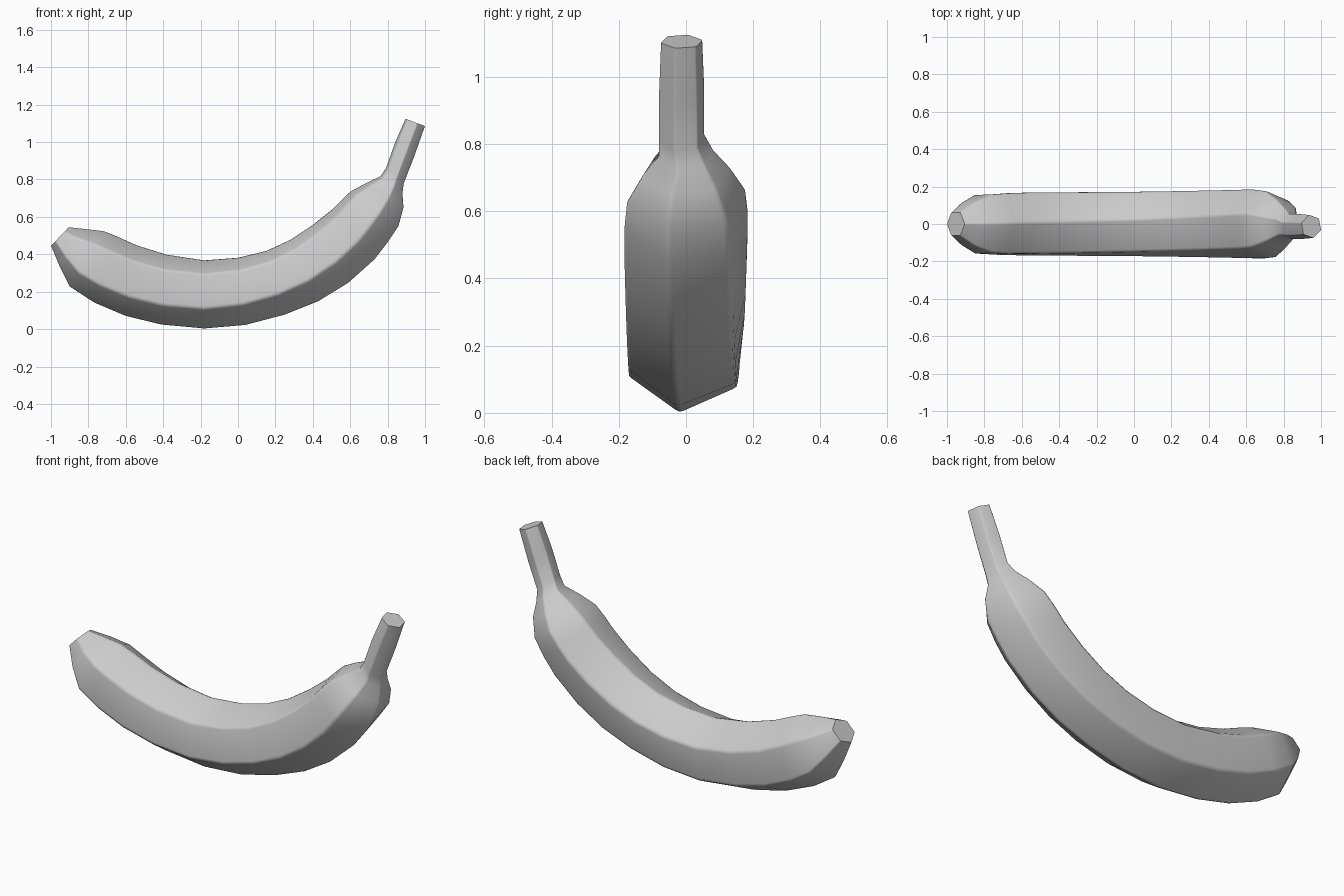
import bpy, bmesh
from math import sin, cos, radians
from mathutils import Vector

if "Cube" in bpy.data.objects:
    bpy.data.objects.remove(bpy.data.objects["Cube"])

# Sections along the fruit: inner x, z, outer x, z, half width in y, twist in degrees
SECTIONS = [
    (-.905, .545, -1.0, .445, .062, 0),
    (-.82, .537, -.955, .335, .115, 0),
    (-.715, .525, -.90, .225, .158, 1),
    (-.64, .495, -.77, .14, .165, 2),
    (-.54, .45, -.60, .068, .169, 3),
    (-.38, .40, -.41, .022, .17, 4),
    (-.18, .37, -.18, .001, .172, 6),
    (0, .384, .04, .020, .174, 8),
    (.15, .42, .25, .075, .177, 10),
    (.28, .48, .43, .147, .180, 12),
    (.40, .56, .59, .245, .183, 14),
    (.50, .64, .73, .37, .186, 16),
    (.545, .685, .80, .46, .186, 17),
    (.60, .737, .86, .55, .178, 18),
    (.68, .78, .886, .65, .132, 18),
    (.76, .817, .88, .725, .082, 18),
    (.79, .86, .887, .78, .068, 18),
    (.84, 1.0, .94, .915, .068, 18),
    (.895, 1.125, 1.0, 1.085, .062, 18),
]
SOFT = .07  # share of each side used to round a ridge


def section(xi, zi, xo, zo, width, twist):
    """Twisted hexagon with slightly rounded ridges."""
    inner, outer = Vector((xi, 0, zi)), Vector((xo, 0, zo))
    centre, half = (inner + outer) / 2, (inner - outer) / 2
    t = radians(twist)
    shift = -.013 if xi > .77 else 0
    wy = width / cos(radians(30) - t)
    corners = []
    for k in range(6):
        a = t + radians(60 * k)
        corners.append(centre + half * (cos(a) / cos(t)) + Vector((0, wy * sin(a) + shift, 0)))
    ring = []
    for k, c in enumerate(corners):
        before = c.lerp(corners[k - 1], SOFT)
        after = c.lerp(corners[(k + 1) % 6], SOFT)
        ring += [before, c.lerp((before + after) / 2, .4), after]
    return ring


# Banana body with tip and stem, lofted through the sections
bm = bmesh.new()
rings = [[bm.verts.new(p) for p in section(*s)] for s in SECTIONS]
for a, b in zip(rings, rings[1:]):
    n = len(a)
    for i in range(n):
        j = (i + 1) % n
        bm.faces.new((a[i], a[j], b[j], b[i]))

# Flat cut ends
bm.faces.new(rings[0])
bm.faces.new(rings[-1])
bmesh.ops.recalc_face_normals(bm, faces=bm.faces)

mesh = bpy.data.meshes.new("banana")
bm.to_mesh(mesh)
bm.free()
banana = bpy.data.objects.new("banana", mesh)
bpy.context.collection.objects.link(banana)
bpy.context.view_layer.objects.active = banana
banana.select_set(True)
bpy.ops.object.shade_smooth_by_angle(angle=radians(50))
